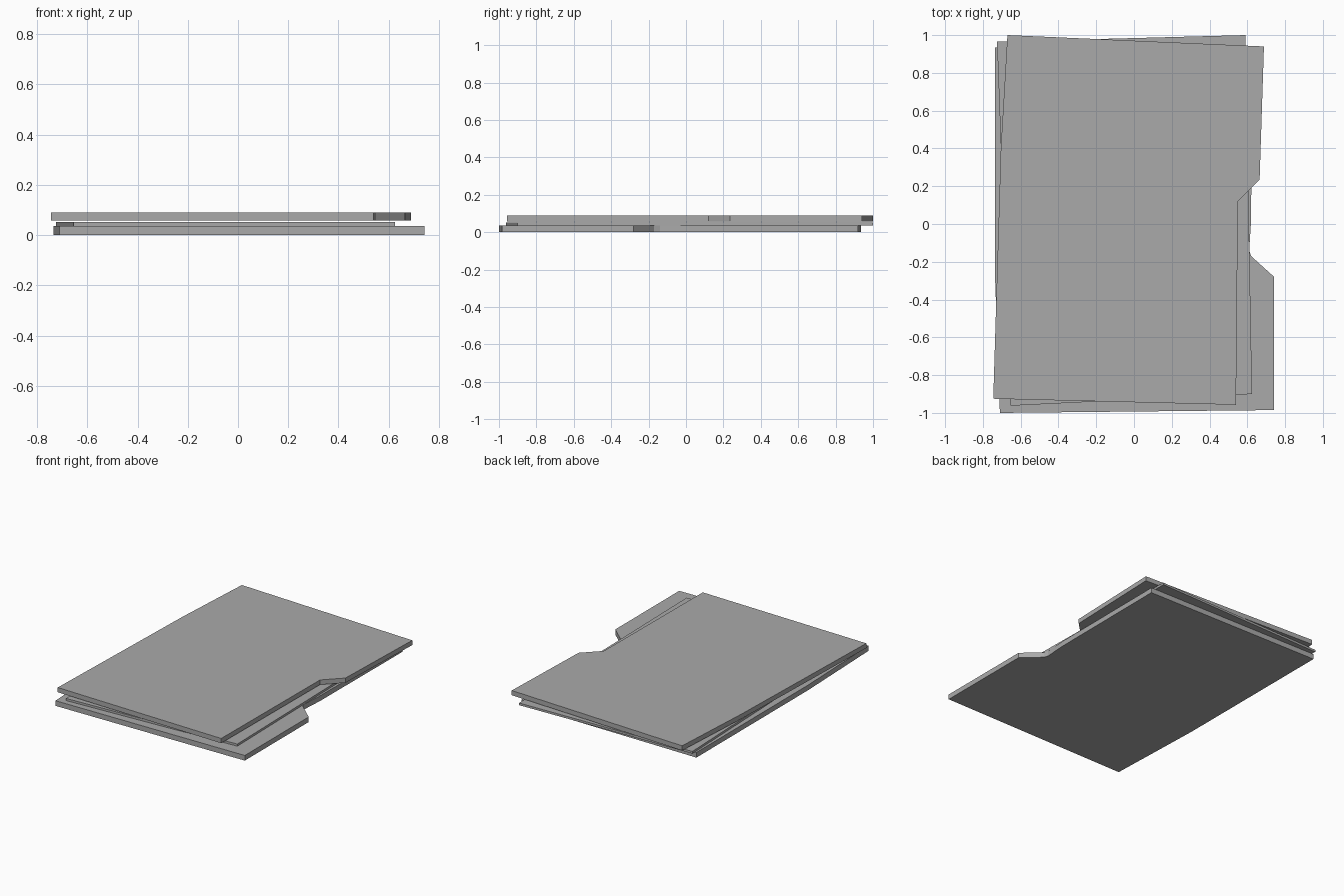
import bpy
import bmesh

cube = bpy.data.objects.get("Cube")
if cube:
    bpy.data.objects.remove(cube, do_unlink=True)

# One plain grey for the whole stack
GREY = (0.4, 0.4, 0.4, 1)
mat = bpy.data.materials.new("plain grey")
mat.use_nodes = True
mat.diffuse_color = GREY
mat.node_tree.nodes["Principled BSDF"].inputs["Base Color"].default_value = GREY


def slab(name, outline, bottom, top):
    """Extrude a counter-clockwise outline into a flat sheet."""
    bm = bmesh.new()
    face = bm.faces.new([bm.verts.new((x, y, bottom)) for x, y in outline])
    raised = bmesh.ops.extrude_face_region(bm, geom=[face])["geom"]
    for v in raised:
        if isinstance(v, bmesh.types.BMVert):
            v.co.z = top
    bmesh.ops.recalc_face_normals(bm, faces=bm.faces)
    mesh = bpy.data.meshes.new(name)
    bm.to_mesh(mesh)
    bm.free()
    mesh.materials.append(mat)
    obj = bpy.data.objects.new(name, mesh)
    bpy.context.collection.objects.link(obj)
    return obj


# Back cover with its tab at the front right
slab("bottom_folder_cover",
     [(-0.71, -1.0), (0.742, -0.985), (0.742, -0.28), (0.62, -0.17),
      (0.61, -0.14), (0.62, 0.02), (0.625, 0.92), (-0.735, 0.935),
      (-0.735, -0.3)],
     0, 0.036)

# Thin paper sheet lying askew between the covers
slab("paper_sheet",
     [(-0.655, -0.962), (0.625, -0.9), (0.59, 1.0), (-0.725, 0.965)],
     0.037, 0.052)

# Front cover with its tab at the back right
slab("top_folder_cover",
     [(-0.745, -0.925), (0.54, -0.957), (0.55, 0.12), (0.665, 0.235),
      (0.688, 0.94), (-0.67, 1.0), (-0.705, 0.4)],
     0.057, 0.09)
